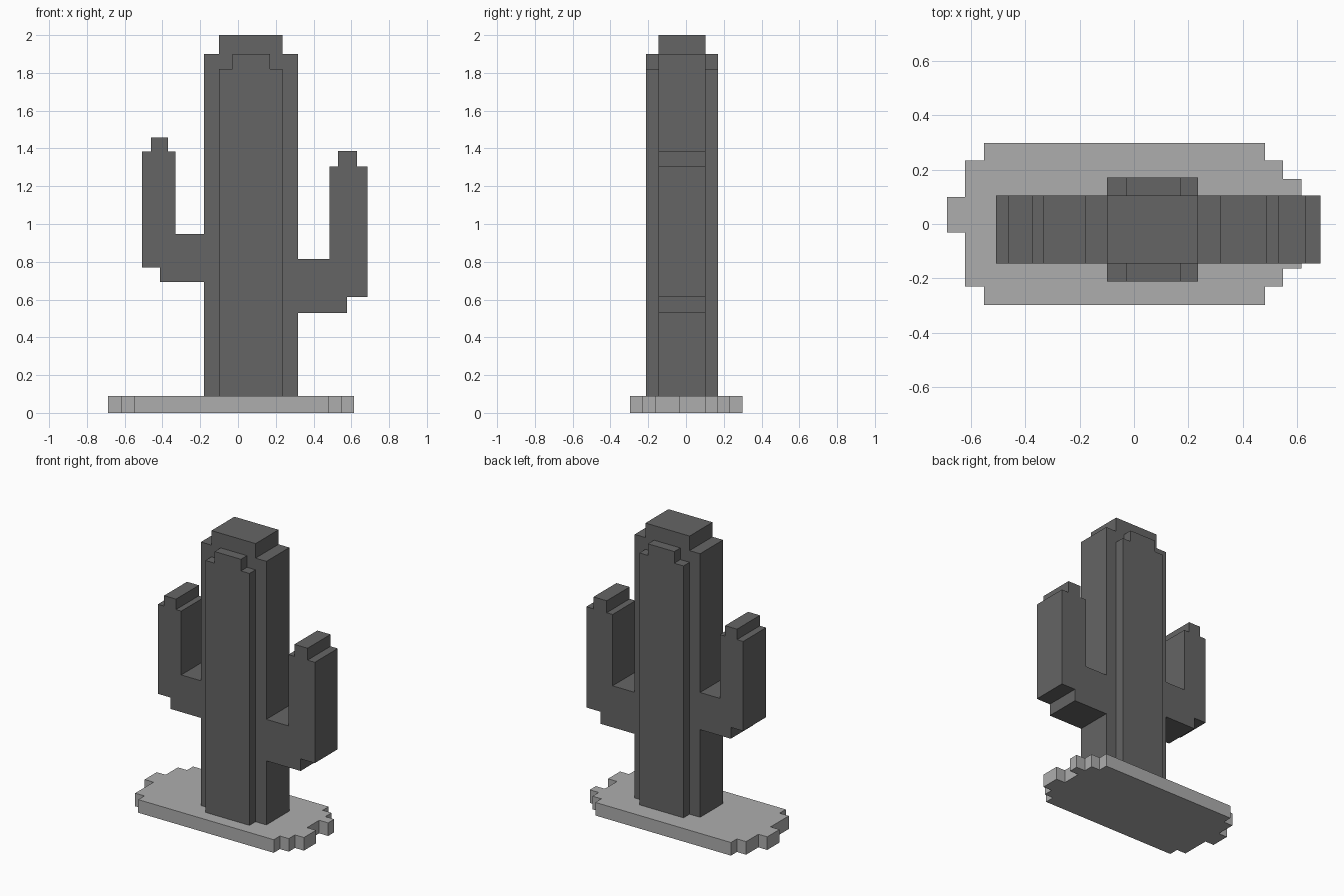
import bpy, bmesh


def material(name, grey):
    mat = bpy.data.materials.new(name)
    mat.diffuse_color = (grey, grey, grey, 1)
    return mat


def extrude_profile(name, points, vector, mat):
    """Fill a closed outline and extrude it along a vector."""
    bm = bmesh.new()
    face = bm.faces.new([bm.verts.new(p) for p in points])
    new = bmesh.ops.extrude_face_region(bm, geom=[face], use_keep_orig=True)
    verts = [g for g in new["geom"] if isinstance(g, bmesh.types.BMVert)]
    bmesh.ops.translate(bm, verts=verts, vec=vector)
    bmesh.ops.recalc_face_normals(bm, faces=bm.faces)
    mesh = bpy.data.meshes.new(name)
    bm.to_mesh(mesh)
    bm.free()
    mesh.materials.append(mat)
    obj = bpy.data.objects.new(name, mesh)
    bpy.context.collection.objects.link(obj)
    return obj


plant = material("plant_grey", 0.13)
ground = material("base_grey", 0.42)
BASE_TOP = 0.09

# Stepped base slab, with a tab on the left and a notch on the right
slab = [
    (-0.55, -0.297), (0.48, -0.297), (0.48, -0.23), (0.547, -0.23),
    (0.547, -0.163), (0.615, -0.163), (0.615, -0.032), (0.547, -0.032),
    (0.547, 0.1), (0.615, 0.1), (0.615, 0.166), (0.547, 0.166),
    (0.547, 0.233), (0.48, 0.233), (0.48, 0.298), (-0.55, 0.298),
    (-0.55, 0.233), (-0.62, 0.233), (-0.62, 0.1), (-0.687, 0.1),
    (-0.687, -0.032), (-0.62, -0.032), (-0.62, -0.23), (-0.55, -0.23),
]
extrude_profile("base", [(x, y, 0) for x, y in slab], (0, 0, BASE_TOP), ground)

# Trunk and both arms as one outline
body = [
    (-0.18, BASE_TOP), (0.317, BASE_TOP),
    # right arm
    (0.317, 0.53), (0.577, 0.53), (0.577, 0.613), (0.685, 0.613),
    (0.685, 1.305), (0.63, 1.305), (0.63, 1.387), (0.53, 1.387),
    (0.53, 1.305), (0.485, 1.305), (0.485, 0.815), (0.317, 0.815),
    # stepped crown
    (0.317, 1.9), (0.235, 1.9), (0.235, 2.0), (-0.1, 2.0),
    (-0.1, 1.9), (-0.18, 1.9),
    # left arm
    (-0.18, 0.947), (-0.33, 0.947), (-0.33, 1.385), (-0.37, 1.385),
    (-0.37, 1.457), (-0.46, 1.457), (-0.46, 1.385), (-0.507, 1.385),
    (-0.507, 0.77), (-0.413, 0.77), (-0.413, 0.692), (-0.18, 0.692),
]
FRONT, BACK = -0.145, 0.104
extrude_profile("trunk_and_arms", [(x, FRONT, z) for x, z in body],
                (0, BACK - FRONT, 0), plant)

# Raised ribs on the front and back of the trunk
rib = [(-0.1, BASE_TOP), (0.235, BASE_TOP), (0.235, 1.82), (0.17, 1.82),
       (0.17, 1.9), (-0.03, 1.9), (-0.03, 1.82), (-0.1, 1.82)]
for name, y, depth in (("front_rib", FRONT, -0.066), ("back_rib", BACK, 0.066)):
    extrude_profile(name, [(x, y, z) for x, z in rib], (0, depth, 0), plant)
